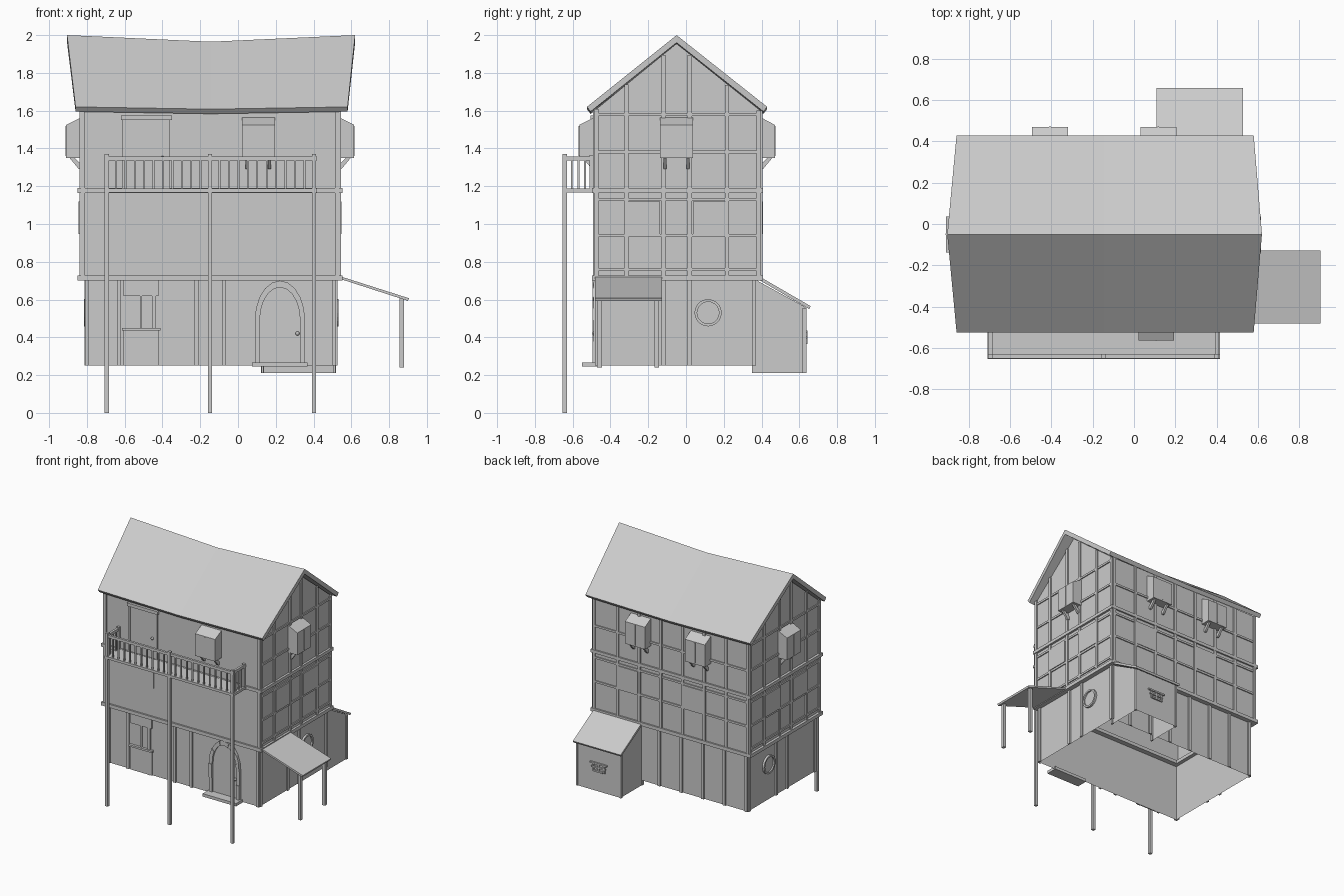
import bpy, bmesh, math
from mathutils import Vector

if "Cube" in bpy.data.objects:
    bpy.data.objects.remove(bpy.data.objects["Cube"])

parts = {}

# Wall frames: u runs along the wall, d points outward, z is up
GROUND = dict(front=-.47, back=.37, left=-.80, right=.515)
UPPER = dict(front=-.485, back=.395, left=-.83, right=.535)


def P(side, u, d, z, lv=UPPER):
    if side == 'world':
        return Vector((u, d, z))
    s = -1 if side in ('front', 'left') else 1
    o = lv[side] + s * d
    return Vector((u, o, z)) if side in ('front', 'back') else Vector((o, u, z))


def bm_of(name):
    return parts.setdefault(name, bmesh.new())


def loft(name, a, b):
    """Closed solid between two matching loops."""
    bm = bm_of(name)
    va, vb = [bm.verts.new(p) for p in a], [bm.verts.new(p) for p in b]
    n = len(a)
    bm.faces.new(va)
    bm.faces.new(vb[::-1])
    for i in range(n):
        bm.faces.new((va[i], vb[i], vb[(i + 1) % n], va[(i + 1) % n]))


def box(name, u0, u1, d0, d1, z0, z1, side='world', lv=UPPER):
    q = ((u0, d0), (u1, d0), (u1, d1), (u0, d1))
    loft(name, [P(side, u, d, z0, lv) for u, d in q], [P(side, u, d, z1, lv) for u, d in q])


def face(name, pts):
    bm = bm_of(name)
    bm.faces.new([bm.verts.new(p) for p in pts])


def plate(name, side, uz, d0, d1, lv=UPPER):
    loft(name, [P(side, u, d0, z, lv) for u, z in uz], [P(side, u, d1, z, lv) for u, z in uz])


def gable_z(y):
    return 1.96 - .8 * abs(y + .05)


def shell(name, lv, z0, z1):
    x0, x1, y0, y1 = lv['left'], lv['right'], lv['front'], lv['back']
    c = [(x0, y0), (x1, y0), (x1, y1), (x0, y1)]
    for i in range(4):
        a, b = c[i], c[(i + 1) % 4]
        face(name, [(*a, z0), (*b, z0), (*b, z1), (*a, z1)])


# Hollow walls and gables
shell('ground_floor_walls', GROUND, .25, .71)
shell('upper_floor_walls', UPPER, .71, 1.6)
for s in ('left', 'right'):
    x = UPPER[s]
    face('gable_walls', [(x, -.485, 1.6), (x, .395, 1.6), (x, -.05, 1.955)])

# Floor bands around the house
for z0, z1 in ((.70, .727), (1.165, 1.19)):
    for y0, y1 in ((-.498, -.43), (.34, .407)):
        box('floor_bands', -.85, .552, y0, y1, z0, z1)
    for x0, x1 in ((-.85, -.77), (.475, .552)):
        box('floor_bands', x0, x1, -.43, .34, z0, z1)

# Sagging roof: three cross-sections, ridge longer than the eaves
sect = [(-.525, 1.62), (-.05, 2.0), (.43, 1.62), (.41, 1.595), (-.05, 1.96), (-.505, 1.595)]
bm = bm_of('roof')
rings = []
for xr, xe, dip in ((-.905, -.86, 0), (-.145, -.145, 1), (.62, .58, 0)):
    rings.append([bm.verts.new((xr if i in (1, 4) else xe, y, z - dip * (.035 if i in (1, 4) else .012)))
                  for i, (y, z) in enumerate(sect)])
for a, b in zip(rings, rings[1:]):
    for i in range(6):
        j = (i + 1) % 6
        bm.faces.new((a[i], b[i], b[j], a[j]))
for r in (rings[0], rings[2]):
    bm.faces.new((r[0], r[1], r[4], r[5]))
    bm.faces.new((r[1], r[2], r[3], r[4]))

# Timber framing
W = .011
for x in (-.80, -.63, -.445, -.22, -.075, .508):
    box('ground_timbers', x - W, x + W, 0, .012, .25, .70, 'front', GROUND)
for x in (-.79, -.6, -.41, -.22, -.03, .16, .35, .505):
    box('ground_timbers', x - W, x + W, 0, .012, .25, .70, 'back', GROUND)
for x in (-.82, -.63, -.44, -.25, -.06, .13, .32, .525):
    box('upper_timbers', x - W, x + W, 0, .01, .727, 1.6, 'back')
for z in (.94, 1.13, 1.38):
    box('upper_rails', -.83, .535, 0, .008, z - .008, z + .008, 'back')
for s in ('left', 'right'):
    for y in (-.46, -.12, .02, .36):
        box('ground_timbers', y - W, y + W, 0, .012, .25, .70, s, GROUND)
    for y in (-.475, -.315, -.12, .02, .217, .385):
        box('upper_timbers', y - W, y + W, 0, .01, .727, gable_z(y) - .01, s)
    for z in (.76, .94, 1.13, 1.38, 1.58):
        box('upper_rails', -.485, .395, 0, .008, z - .008, z + .008, s)
for x in (-.82, .525):
    box('upper_timbers', x - W, x + W, 0, .008, .727, 1.6, 'front')


# Box bay windows with sloped tops, centre mullion and two brackets
def bay(side, u, depth=.078):
    prof = [(0, 1.565), (depth, 1.525), (depth, 1.35), (0, 1.35)]
    loft('bay_windows', *[[P(side, u + k, d, z) for d, z in prof] for k in (-.087, .087)])
    box('bay_mullions', u - .004, u + .004, depth, depth + .003, 1.36, 1.52, side)
    brk = [(0, 1.29), (.012, 1.29), (.062, 1.35), (.035, 1.35), (.0, 1.315)]
    for c in (-.06, .06):
        loft('bay_brackets', *[[P(side, u + c + k, d, z) for d, z in brk] for k in (-.008, .008)])


for side, u in (('front', .108), ('back', -.407), ('back', .118), ('left', -.05), ('right', -.05)):
    bay(side, u, .08 if side != 'back' else .075)

# Flat windows on the middle floor
for side, u, d in (('front', -.485, .004), ('front', .203, .004), ('right', -.225, .014), ('right', .125, .014),
                   ('left', -.225, .014), ('left', .125, .014), ('back', -.345, .012), ('back', .225, .012)):
    box('window_panes', u - .087, u + .087, 0, d, .948, 1.12, side)

# Round windows on both ends
for s in ('left', 'right'):
    n = 20
    c = [(math.cos(2 * math.pi * i / n), math.sin(2 * math.pi * i / n)) for i in range(n)]
    plate('round_panes', s, [(.117 + .06 * a, .53 + .06 * b) for a, b in c], 0, .005, GROUND)
    for i in range(n):
        (a, b), (e, f) = c[i], c[(i + 1) % n]
        q = [(.117 + r * x, .53 + r * y) for r, x, y in
             ((.058, a, b), (.072, a, b), (.072, e, f), (.058, e, f))]
        plate('round_frames', s, q, 0, .016, GROUND)


# Arched front door with stone surround, step and knob
def arch(w, top, n=10):
    k = top - .49
    mid = [(.222 - w * math.cos(math.pi * i / n), .49 + k * math.sin(math.pi * i / n)) for i in range(n + 1)]
    return [(.222 - w, .265), (.222 - w, .38)] + mid + [(.222 + w, .38), (.222 + w, .265)]


inner, outer = arch(.107, .665), arch(.133, .70)
plate('arched_door', 'front', inner, 0, .006, GROUND)
for i in range(len(inner) - 1):
    plate('door_surround', 'front', [inner[i], outer[i], outer[i + 1], inner[i + 1]],
          0, .024 if i % 2 else .019, GROUND)
box('door_step', .075, .368, -.55, -.46, .245, .268)

# Shop window with panels above and below
box('shop_window', -.605, -.42, 0, .008, .25, .44, 'front', GROUND)
box('shop_window', -.605, -.42, 0, .012, .62, .70, 'front', GROUND)
box('shop_sill', -.615, -.41, 0, .02, .435, .45, 'front', GROUND)
box('shop_mullion', -.518, -.508, 0, .008, .45, .62, 'front', GROUND)

# Balcony door
box('balcony_door', -.60, -.37, 0, .006, 1.19, 1.55, 'front')
box('balcony_door_frame', -.62, -.35, 0, .02, 1.55, 1.575, 'front')
for u in (-.605, -.37):
    box('balcony_door_frame', u - .008, u + .008, 0, .012, 1.19, 1.55, 'front')
for x, z, y in ((.315, .42, -.487), (-.40, 1.35, -.502)):
    bm_k = bm_of('door_knobs')
    r = bmesh.ops.create_uvsphere(bm_k, u_segments=10, v_segments=6, radius=.011)
    bmesh.ops.translate(bm_k, verts=r['verts'], vec=(x, y, z))

# Balcony floor, tall posts, rails and balusters
box('balcony_floor', -.71, .418, -.655, -.485, 1.168, 1.188)
for x in (-.695, -.148, .402):
    box('balcony_posts', x - .011, x + .011, -.653, -.631, 0, 1.37)
box('balcony_rails', -.71, .418, -.651, -.633, 1.337, 1.358)
for x in (-.695, .402):
    box('balcony_rails', x - .009, x + .009, -.642, -.49, 1.337, 1.358)
    box('balcony_posts', x - .01, x + .01, -.512, -.492, 1.188, 1.365)
    for y in (-.605, -.57, -.535):
        box('balusters', x - .005, x + .005, y - .005, y + .005, 1.188, 1.337)
for a, b in ((-.695, -.148), (-.148, .402)):
    for i in range(1, 11):
        x = a + (b - a) * i / 11
        box('balusters', x - .005, x + .005, -.647, -.637, 1.188, 1.337)

# Side awning on two posts
slab = [(.535, .725), (.905, .607), (.90, .593), (.535, .711)]
loft('awning_roof', *[[(x, y, z) for x, z in slab] for y in (-.483, -.128)])
for y in (-.458, -.155):
    box('awning_posts', .854, .878, y - .012, y + .012, .24, .608)

# Rear lean-to: three walls, sloping roof, corner timbers
L, R, F, B = .13, .51, .35, .632
for x in (L, R):
    face('lean_to_walls', [(x, F, .21), (x, B, .21), (x, B, .56), (x, F, .715)])
face('lean_to_walls', [(L, B, .21), (R, B, .21), (R, B, .56), (L, B, .56)])
rf = [(.375, .73), (.66, .565), (.652, .55), (.375, .711)]
loft('lean_to_roof', *[[(x, y, z) for y, z in rf] for x in (.11, .528)])
for x in (L, R):
    box('lean_to_posts', x - .008, x + .008, B - .014, B + .006, .21, .555)
    box('lean_to_posts', x - .006, x + .006, F, F + .02, .21, .71)
# Small iron ornament on the rear wall
for z, w in ((.43, .075), (.40, .06), (.37, .04)):
    box('wall_ornament', .32 - w, .32 + w, B, B + .012, z - .006, z + .006)
for x in (.27, .32, .365):
    box('wall_ornament', x - .006, x + .006, B, B + .01, .365, .435)

# Turn every part into an object
for name, bm in parts.items():
    bmesh.ops.recalc_face_normals(bm, faces=bm.faces)
    me = bpy.data.meshes.new(name)
    bm.to_mesh(me)
    bm.free()
    bpy.context.collection.objects.link(bpy.data.objects.new(name, me))
